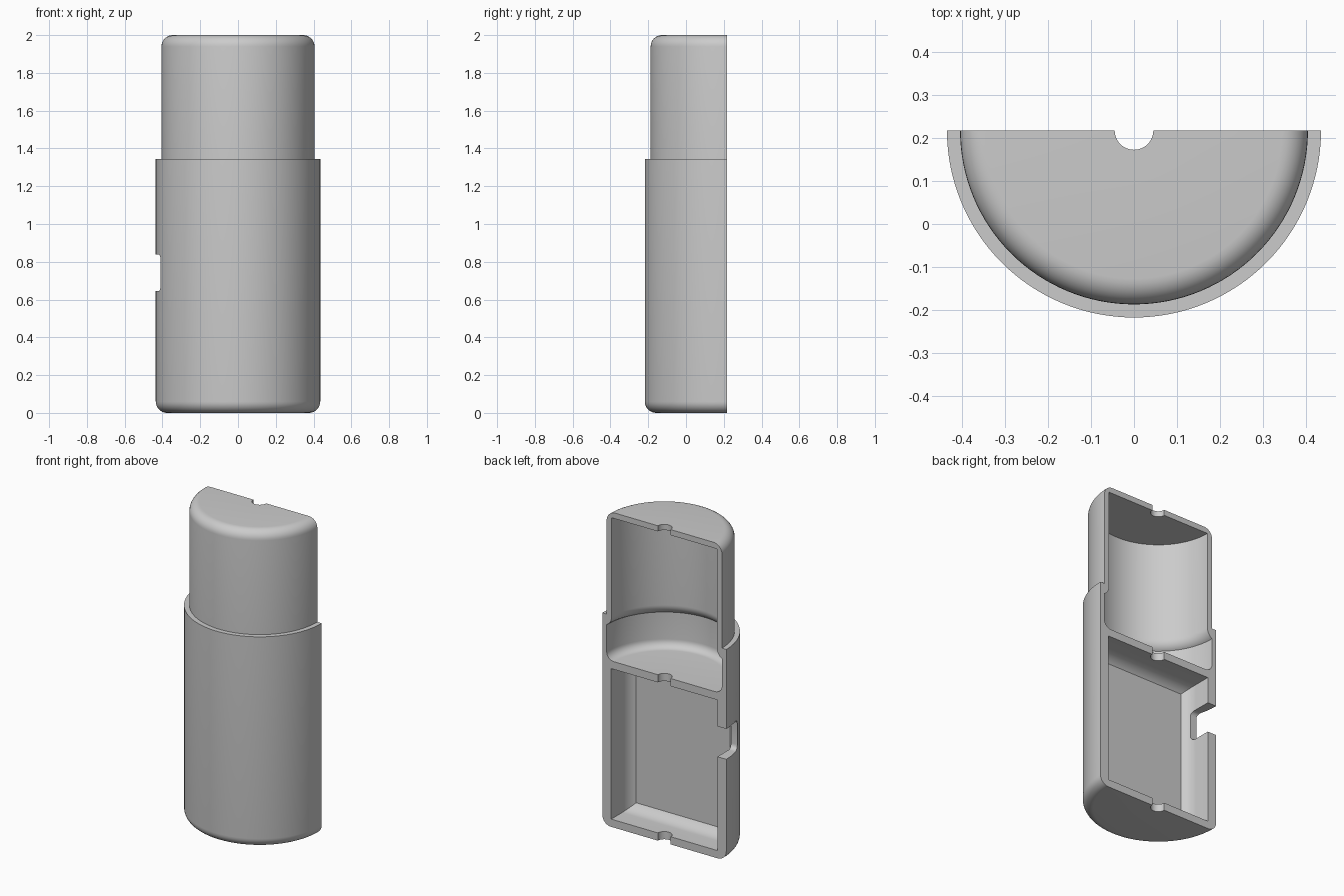
import bpy, bmesh
from math import sin, cos, pi, radians
from mathutils import Vector

SHIFT_Y = 0.2178         # axis of revolution lies on the back cut plane
OUTER, CAP, BORE = 0.4355, 0.405, 0.37

if "Cube" in bpy.data.objects:
    bpy.data.objects.remove(bpy.data.objects["Cube"])


def make_object(name, bm):
    bmesh.ops.recalc_face_normals(bm, faces=bm.faces)
    mesh = bpy.data.meshes.new(name)
    bm.to_mesh(mesh)
    bm.free()
    obj = bpy.data.objects.new(name, mesh)
    bpy.context.collection.objects.link(obj)
    return obj


def arc(cx, cz, r, start, end, n=8):
    angles = [radians(start + (end - start) * i / n) for i in range(n + 1)]
    return [(cx + r * cos(a), cz + r * sin(a)) for a in angles]


def revolve(name, profile, steps=128):
    """Solid of revolution about z from (radius, height) points."""
    bm = bmesh.new()
    verts = [bm.verts.new((r, 0, z)) for r, z in profile]
    edges = [bm.edges.new(pair) for pair in zip(verts, verts[1:])]
    bmesh.ops.spin(bm, geom=verts + edges, cent=(0, 0, 0), axis=(0, 0, 1),
                   angle=2 * pi, steps=steps, use_merge=True)
    bmesh.ops.remove_doubles(bm, verts=bm.verts, dist=1e-5)
    return make_object(name, bm)


def block(name, low, high, bevel=0):
    """Box between two corners, with optional rounding of edges along x."""
    low, high = Vector(low), Vector(high)
    bm = bmesh.new()
    bmesh.ops.create_cube(bm, size=1)
    for v in bm.verts:
        v.co = (low + high) / 2 + v.co * (high - low)
    if bevel:
        along_x = [e for e in bm.edges
                   if abs(e.verts[0].co.x - e.verts[1].co.x) > 1e-4]
        bmesh.ops.bevel(bm, geom=along_x, offset=bevel, segments=6,
                        profile=0.5, affect='EDGES')
    return make_object(name, bm)


def tray(name, half_x, z0, z1, depth, r, sweep, n=8):
    """Rectangular pocket whose walls curve inward to a crisp flat panel."""
    sweep = radians(sweep)
    straight = depth - r * sin(sweep)
    rings = [(0, 0.3)]
    for i in range(n + 1):
        a = sweep * i / n
        rings.append((r * (1 - cos(a)), -straight - r * sin(a)))
    bm = bmesh.new()
    loops = []
    for inset, y in rings:
        x, low, high = half_x - inset, z0 + inset, z1 - inset
        loops.append([bm.verts.new((px, y, pz)) for px, pz in
                      ((-x, low), (x, low), (x, high), (-x, high))])
    for a, b in zip(loops, loops[1:]):
        for i in range(4):
            j = (i + 1) % 4
            bm.faces.new((a[i], a[j], b[j], b[i]))
    bm.faces.new(loops[0])
    bm.faces.new(loops[-1])
    return make_object(name, bm)


# Stepped outer shell with rounded ends
F = 0.06
shell = revolve("case_half", [(0, 0)]
                + arc(OUTER - F, F, F, -90, 0)
                + [(OUTER, 1.343), (CAP, 1.343)]
                + arc(CAP - F, 2 - F, F, 0, 90) + [(0, 2)])

# Upper chamber: rounded floor, flared rim at the neck, flat ceiling
FLARE = 2 * (CAP - BORE)
chamber = revolve("chamber_cutter", [(0, 1.054)]
                  + arc(CAP - 0.05, 1.104, 0.05, -90, 0)
                  + arc(BORE + FLARE, 1.336, FLARE, 240, 180)
                  + [(BORE, 1.964), (0, 1.964)])

# Lower pocket, side slot, axial hole and the half section
cutters = [
    chamber,
    tray("pocket_cutter", 0.373, 0.049, 1.005, 0.19, 0.1, 55),
    block("slot_cutter", (-0.6, -0.147, 0.645), (-0.3, 0.3, 0.838), 0.03),
    revolve("hole_cutter", [(0, -0.1), (0.045, -0.1), (0.045, 2.1), (0, 2.1)], 48),
    block("section_cutter", (-1, 0, -0.5), (1, 1, 2.5)),
]
for cutter in cutters:
    cutter.hide_render = True
    mod = shell.modifiers.new(cutter.name, 'BOOLEAN')
    mod.operation = 'DIFFERENCE'
    mod.solver = 'EXACT'
    mod.object = cutter

# Bake the cuts and discard the cutters
bpy.context.view_layer.update()
graph = bpy.context.evaluated_depsgraph_get()
baked = bpy.data.meshes.new_from_object(shell.evaluated_get(graph))
shell.modifiers.clear()
shell.data = baked
for cutter in cutters:
    bpy.data.objects.remove(cutter)
for v in baked.vertices:
    v.co.y += SHIFT_Y

# Plain grey plastic
grey = bpy.data.materials.new("grey_plastic")
grey.use_nodes = True
colour = (0.6, 0.6, 0.6, 1)
grey.diffuse_color = colour
grey.node_tree.nodes["Principled BSDF"].inputs["Base Color"].default_value = colour
baked.materials.clear()
baked.materials.append(grey)

bpy.ops.object.select_all(action='DESELECT')
shell.select_set(True)
bpy.context.view_layer.objects.active = shell
bpy.ops.object.shade_smooth_by_angle(angle=radians(30))
